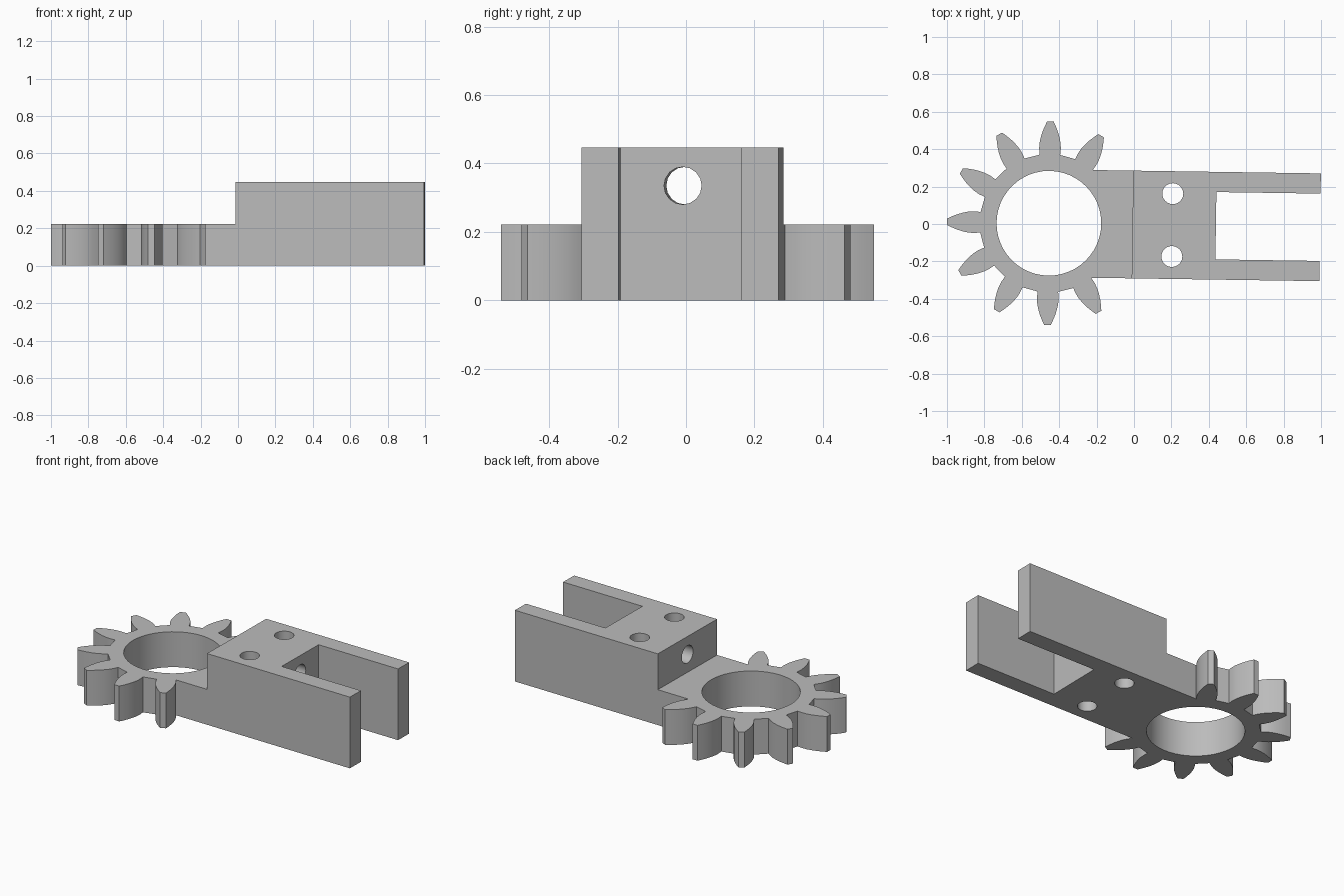
import bpy, bmesh
from math import sin, cos, pi, radians

if "Cube" in bpy.data.objects:
    bpy.data.objects.remove(bpy.data.objects["Cube"], do_unlink=True)

GEAR_H, BODY_H = 0.222, 0.447
HALF_W, SLOT_W = 0.288, 0.18        # half widths of the body and the fork slot
STEP_X, SLOT_X, END_X = 0.447, 0.893, 1.45

grey = bpy.data.materials.new("plain grey")
grey.use_nodes = True
colour = (0.5, 0.5, 0.5, 1)
grey.diffuse_color = colour
grey.node_tree.nodes["Principled BSDF"].inputs["Base Color"].default_value = colour


def prism(name, outline, z0, z1):
    """Extrude a flat outline upwards from z0 to z1."""
    bm = bmesh.new()
    face = bm.faces.new([bm.verts.new((x, y, z0)) for x, y in outline])
    top = bmesh.ops.extrude_face_region(bm, geom=[face])["geom"]
    bmesh.ops.translate(bm, vec=(0, 0, z1 - z0),
                        verts=[g for g in top if isinstance(g, bmesh.types.BMVert)])
    bmesh.ops.recalc_face_normals(bm, faces=bm.faces)
    mesh = bpy.data.meshes.new(name)
    bm.to_mesh(mesh)
    bm.free()
    mesh.materials.append(grey)
    ob = bpy.data.objects.new(name, mesh)
    bpy.context.collection.objects.link(ob)
    return ob


def circle(r, n, cx=0, cy=0):
    return [(cx + r * cos(2 * pi * i / n), cy + r * sin(2 * pi * i / n)) for i in range(n)]


def combine(target, tool, operation):
    """Apply a boolean and remove the tool."""
    mod = target.modifiers.new("join", "BOOLEAN")
    mod.operation, mod.object, mod.solver = operation, tool, "EXACT"
    bpy.context.view_layer.objects.active = target
    bpy.ops.object.modifier_apply(modifier=mod.name)
    bpy.data.objects.remove(tool, do_unlink=True)


# Gear outline: nine teeth around the free side, then the neck
flank = [(0.366, 0.055), (0.40, 0.058), (0.43, 0.056), (0.46, 0.050),
         (0.49, 0.041), (0.52, 0.029), (0.545, 0.017)]
tooth = [(r, -h) for r, h in flank] + [(r, h) for r, h in reversed(flank)]
outline = []
for k in range(9):
    a = radians(60 + 30 * k)
    outline += [(r * cos(a) - h * sin(a), r * sin(a) + h * cos(a)) for r, h in tooth]
outline[0] = (outline[0][0], HALF_W)
outline[-1] = (outline[-1][0], -HALF_W)
neck_end = STEP_X + 0.1
outline += [(neck_end, -HALF_W), (neck_end, HALF_W)]
arm = prism("gear_arm", outline, 0, GEAR_H)

# Taller body with a two-pronged fork
fork = [(STEP_X, -HALF_W), (END_X, -HALF_W), (END_X, -SLOT_W), (SLOT_X, -SLOT_W),
        (SLOT_X, SLOT_W), (END_X, SLOT_W), (END_X, HALF_W), (STEP_X, HALF_W)]
combine(arm, prism("fork_body", fork, 0, BODY_H), "UNION")

# Shaft bore, two upright screw holes and one lengthwise hole
combine(arm, prism("bore", circle(0.28, 48), -0.1, 0.4), "DIFFERENCE")
for side in (-1, 1):
    combine(arm, prism("screw_hole", circle(0.056, 24, 0.66, side * 0.168), -0.1, 0.6), "DIFFERENCE")
rod = prism("rod_hole", circle(0.055, 16), 0.3, 1.0)
rod.rotation_euler = (0, pi / 2, 0)
rod.location = (0, 0, 0.335)
bpy.context.view_layer.update()
combine(arm, rod, "DIFFERENCE")

# Slight turn about the gear centre, then smooth the curved walls
arm.rotation_euler = (0, 0, radians(-0.85))
arm.location = (-0.455, 0.004, 0)
bpy.ops.object.select_all(action="DESELECT")
arm.select_set(True)
bpy.context.view_layer.objects.active = arm
bpy.ops.object.shade_smooth_by_angle(angle=radians(30))
